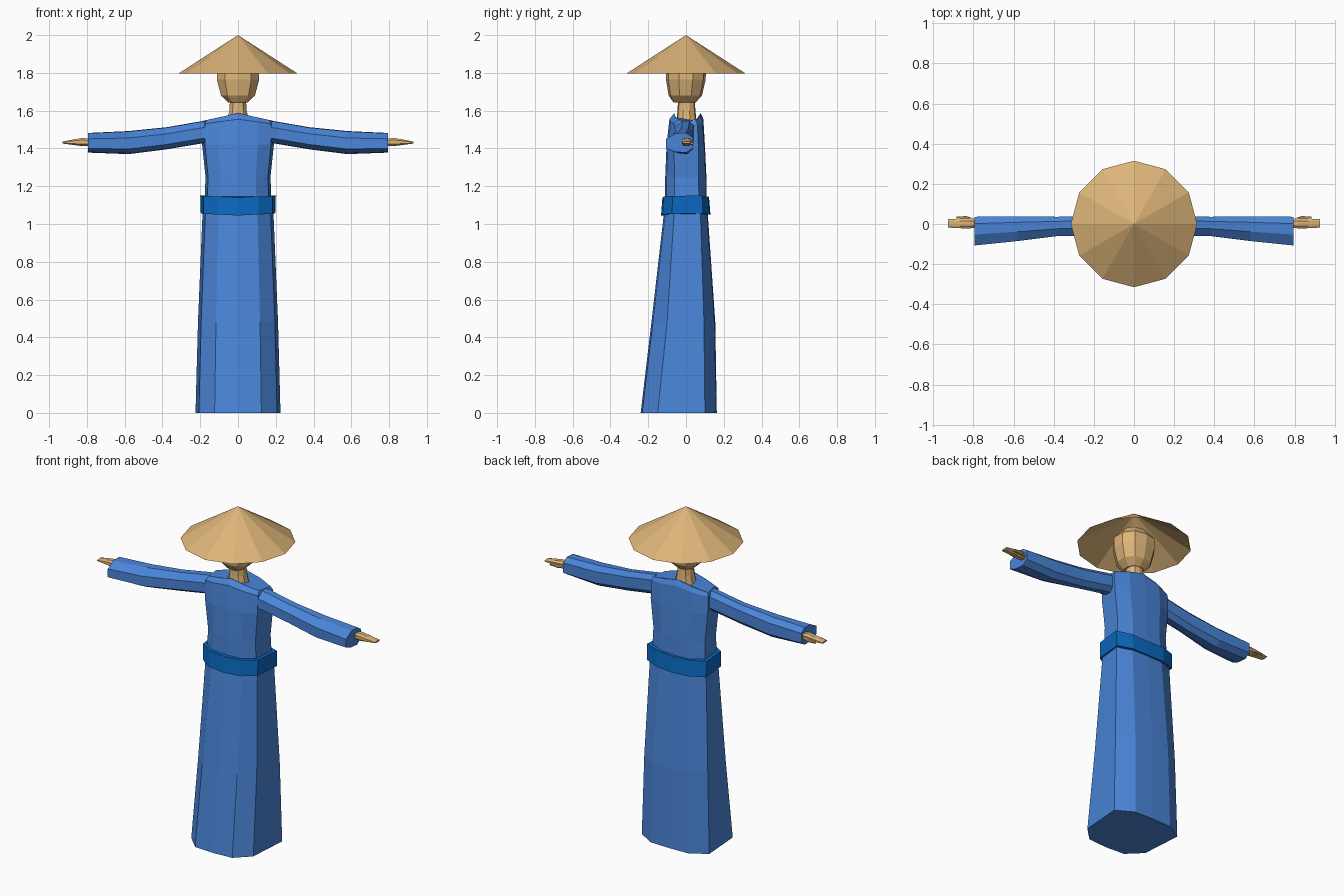
import bpy, bmesh, math
from mathutils import Vector

if "Cube" in bpy.data.objects:
    bpy.data.objects.remove(bpy.data.objects["Cube"])


def material(name, rgb):
    m = bpy.data.materials.new(name)
    m.diffuse_color = (*rgb, 1)
    m.use_nodes = True
    m.node_tree.nodes["Principled BSDF"].inputs["Base Color"].default_value = m.diffuse_color
    return m


BLUE = material("robe blue", (0.068, 0.235, 0.69))
SASH = material("sash blue", (0.003, 0.14, 0.53))
TAN = material("straw tan", (0.72, 0.46, 0.19))


def loft(name, rings, mat, cap_start=True, cap_end=True, mirror=False):
    """Skin a list of equally sized point rings with flat quads."""
    bm = bmesh.new()
    vs = [[bm.verts.new(p) for p in r] for r in rings]
    n = len(rings[0])
    for a, b in zip(vs, vs[1:]):
        for i in range(n):
            j = (i + 1) % n
            bm.faces.new((a[i], a[j], b[j], b[i]))
    if cap_start:
        bm.faces.new(vs[0][::-1])
    if cap_end:
        bm.faces.new(vs[-1])
    bmesh.ops.recalc_face_normals(bm, faces=bm.faces)
    me = bpy.data.meshes.new(name)
    bm.to_mesh(me)
    bm.free()
    me.materials.append(mat)
    ob = bpy.data.objects.new(name, me)
    bpy.context.collection.objects.link(ob)
    if mirror:
        ob.modifiers.new("Mirror", "MIRROR").use_mirror_merge = False
    return ob


def body_ring(z, w, front, side_front, side_back, back, slope=0.0):
    """Ten-sided cross-section; slope drops the outer points."""
    half = [(0, front), (0.55 * w, front + 0.008), (0.92 * w, side_front),
            (w, side_back), (0.55 * w, back - 0.004), (0, back)]
    pts = half + [(-x, y) for x, y in half[-2:0:-1]]
    return [(x, y, z - slope * abs(x)) for x, y in pts]


# Robe skirt: height, half width, front, front corner, back corner, back
loft("robe_skirt", [body_ring(*r) for r in (
    (0.0, 0.225, -0.24, -0.15, 0.10, 0.163),
    (0.48, 0.212, -0.183, -0.10, 0.095, 0.155),
    (1.10, 0.186, -0.112, -0.06, 0.075, 0.112))], BLUE)

# Upper robe with sloping shoulders
loft("robe_torso", [body_ring(*r) for r in (
    (1.10, 0.178, -0.112, -0.06, 0.07, 0.11),
    (1.25, 0.172, -0.110, -0.06, 0.065, 0.108),
    (1.42, 0.190, -0.103, -0.065, 0.065, 0.100),
    (1.555, 0.190, -0.088, -0.06, 0.06, 0.092, 0.14),
    (1.587, 0.182, -0.062, -0.04, 0.05, 0.078, 0.22))], BLUE)

# Sash, a little lower in the middle
loft("sash", [body_ring(*r, slope=-0.05) for r in (
    (1.045, 0.197, -0.132, -0.075, 0.09, 0.130),
    (1.14, 0.200, -0.125, -0.07, 0.085, 0.122))], SASH)


# Sleeves: x, top, bottom, front, back
def sleeve_ring(x, top, bot, front, back):
    h, d = top - bot, back - front
    return [(x, front + d * u, bot + h * v) for u, v in (
        (0, 0.22), (0, 0.70), (0.38, 0.98), (0.76, 1.0),
        (1, 0.78), (1, 0.22), (0.75, 0.0), (0.35, 0.04))]


loft("sleeve", [sleeve_ring(*r) for r in (
    (0.15, 1.550, 1.43, -0.065, 0.045),
    (0.20, 1.543, 1.425, -0.058, 0.042),
    (0.38, 1.512, 1.395, -0.060, 0.036),
    (0.58, 1.492, 1.370, -0.085, 0.038),
    (0.795, 1.482, 1.378, -0.107, 0.036))], BLUE, mirror=True)


# Hands and thumbs: x, centre y, centre z, half depth, half height
def paw_ring(x, cy, cz, d, h):
    return [(x, cy + d * u, cz + h * v) for u, v in (
        (-1, -0.5), (-1, 0.5), (-0.5, 1), (0.5, 1),
        (1, 0.5), (1, -0.5), (0.5, -1), (-0.5, -1))]


loft("hand", [paw_ring(*r) for r in (
    (0.77, 0.003, 1.432, 0.020, 0.016),
    (0.82, 0.003, 1.434, 0.025, 0.022),
    (0.87, 0.003, 1.433, 0.024, 0.015),
    (0.928, 0.003, 1.431, 0.021, 0.005))], TAN, mirror=True)
loft("thumb", [paw_ring(*r) for r in (
    (0.80, 0.018, 1.430, 0.010, 0.010),
    (0.835, 0.030, 1.428, 0.010, 0.009),
    (0.885, 0.030, 1.426, 0.006, 0.006))], TAN, mirror=True)


# Head and neck: height, half width, front, back
def head_ring(z, w, front, back):
    cy, d = (front + back) / 2, (back - front) / 2
    return [(w * u, cy + d * v, z) for u, v in (
        (0, -1), (0.62, -0.88), (1, -0.35), (1, 0.35),
        (0.62, 0.88), (0, 1), (-0.62, 0.88), (-1, 0.35),
        (-1, -0.35), (-0.62, -0.88))]


loft("neck", [head_ring(*r) for r in (
    (1.55, 0.058, -0.050, 0.055),
    (1.60, 0.046, -0.045, 0.050),
    (1.66, 0.042, -0.042, 0.046))], TAN)
loft("head", [head_ring(*r) for r in (
    (1.642, 0.050, -0.065, 0.050),
    (1.680, 0.090, -0.092, 0.085),
    (1.765, 0.112, -0.106, 0.104),
    (1.825, 0.112, -0.103, 0.106),
    (1.875, 0.070, -0.065, 0.068))], TAN)

# Hollow conical straw hat with twelve sides
bm = bmesh.new()
bmesh.ops.create_cone(bm, segments=12, radius1=0.315, radius2=0,
                      depth=0.203, cap_ends=False)
bmesh.ops.remove_doubles(bm, verts=bm.verts, dist=0.0001)
bmesh.ops.translate(bm, verts=bm.verts, vec=Vector((0, 0, 1.8985)))
bmesh.ops.recalc_face_normals(bm, faces=bm.faces)
for f in bm.faces:
    if f.normal.z < 0:
        f.normal_flip()
me = bpy.data.meshes.new("straw_hat")
bm.to_mesh(me)
bm.free()
me.materials.append(TAN)
bpy.context.collection.objects.link(bpy.data.objects.new("straw_hat", me))
